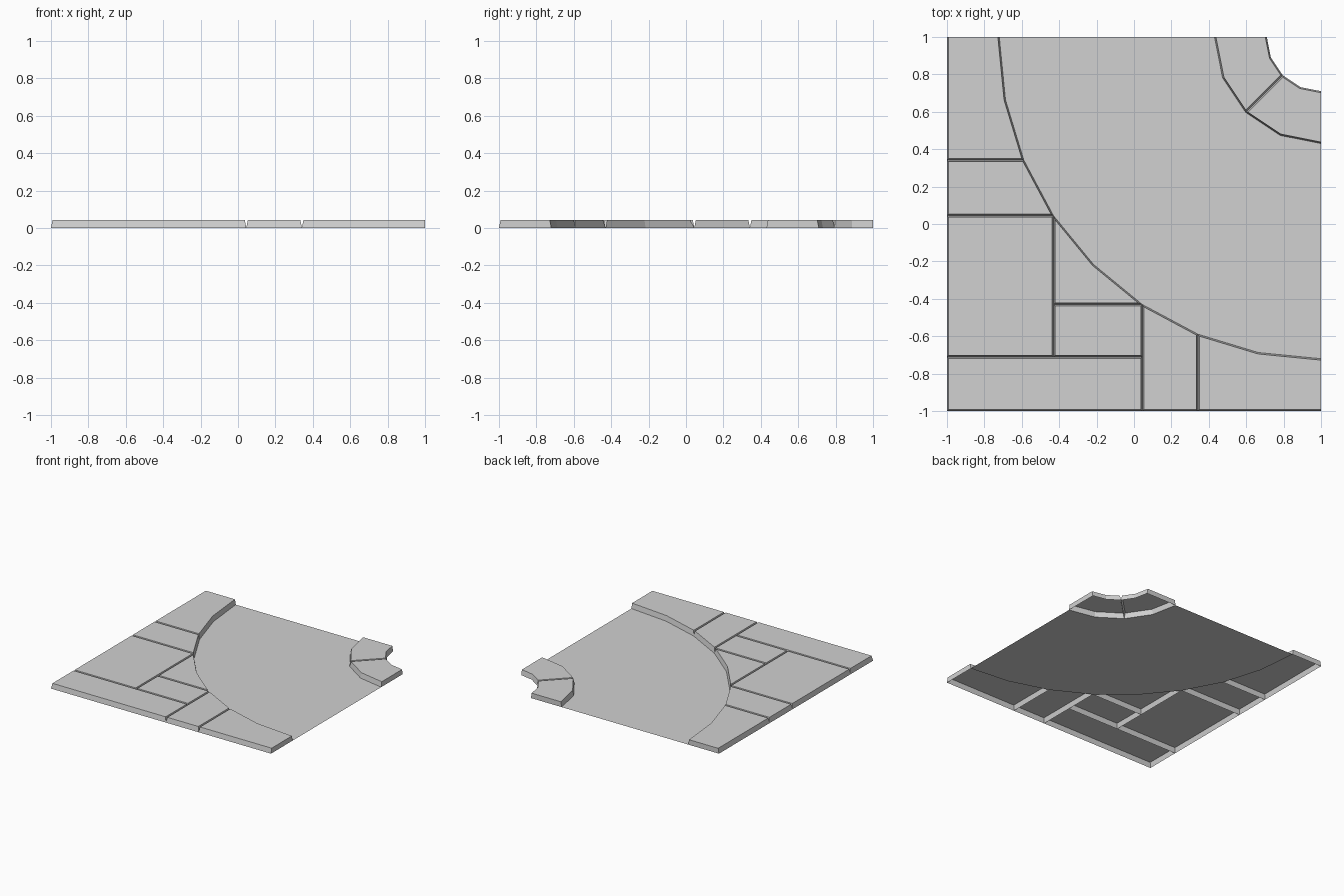
import bpy
import bmesh
from math import cos, sin, pi
from mathutils import Vector

if "Cube" in bpy.data.objects:
    bpy.data.objects.remove(bpy.data.objects["Cube"], do_unlink=True)

HEIGHT = 0.042   # slab height
BEVEL = 0.008    # how far the slab walls lean in
OUTER, RING, HOLE = 1.72, 0.57, 0.29   # radii around the far corner

grey = bpy.data.materials.new("stone_grey")
grey.use_nodes = True
grey.diffuse_color = (0.64, 0.64, 0.64, 1)
grey.node_tree.nodes["Principled BSDF"].inputs["Base Color"].default_value = grey.diffuse_color


def arc(radius, first, last, steps):
    """Points on a quarter circle around (1, 1), from step first to step last."""
    way = 1 if last >= first else -1
    angles = [k * pi / 2 / steps for k in range(first, last + way, way)]
    return [Vector((1 - radius * cos(a), 1 - radius * sin(a))) for a in angles]


def finish(name, bm):
    mesh = bpy.data.meshes.new(name)
    bm.to_mesh(mesh)
    bm.free()
    mesh.materials.append(grey)
    obj = bpy.data.objects.new(name, mesh)
    bpy.context.collection.objects.link(obj)
    return obj


def edge_inset(a, b):
    """Outward normal and inset of a side; sides on the cut borders stay upright."""
    d = (b - a).normalized()
    cut = min(a.x, b.x) > 0.999 or min(a.y, b.y) > 0.999
    return Vector((-d.y, d.x)), 0 if cut else BEVEL


def slab(name, outline):
    """Hollow paving slab, open below, with leaning walls (outline counter-clockwise)."""
    pts = [Vector(p) for p in outline]
    bm = bmesh.new()
    low, top = [], []
    for i, p in enumerate(pts):
        n1, a1 = edge_inset(pts[i - 1], p)
        n2, a2 = edge_inset(p, pts[(i + 1) % len(pts)])
        cross = n1.cross(n2)
        shift = Vector((a1 * n2.y - a2 * n1.y, n1.x * a2 - n2.x * a1)) / cross
        low.append(bm.verts.new((p.x, p.y, 0)))
        top.append(bm.verts.new((*(p + shift), HEIGHT)))
    bm.faces.new(top)
    for i in range(len(pts)):
        j = (i + 1) % len(pts)
        bm.faces.new((low[i], low[j], top[j], top[i]))
    return finish(name, bm)


# Grid lines of the paving follow the corners of the big arc
big = arc(OUTER, 0, 8, 8)
col, mid = big[3].x, big[5].x
row, low_row = big[5].y, -0.71

# Slabs outside the big arc
slab("back_left_slab", [(-1, 1), (-1, big[2].y)] + big[2::-1])
slab("left_upper_slab", [(-1, big[2].y), (-1, big[3].y), big[3], big[2]])
slab("left_large_slab", [(-1, big[3].y), (-1, low_row), (col, low_row), big[3]])
slab("arc_corner_slab", [big[3], (col, row), big[5], big[4]])
slab("middle_slab", [(col, row), (col, low_row), (mid, low_row), (mid, row)])
slab("front_left_slab", [(-1, low_row), (-1, -1), (mid, -1), (mid, low_row)])
slab("front_middle_slab", [(mid, -1), (big[6].x, -1), big[6], big[5]])
slab("front_right_slab", [(big[6].x, -1), (1, -1), big[8], big[7], big[6]])

# Two curved slabs around the far corner
for name, start in (("ring_slab_back", 0), ("ring_slab_right", 2)):
    slab(name, arc(RING, start, start + 2, 4) + arc(HOLE, start + 2, start, 4))

# Flat ground sheet between the ring and the big arc
bm = bmesh.new()
bm.faces.new([bm.verts.new((p.x, p.y, 0)) for p in big + arc(RING, 4, 0, 4)])
bmesh.ops.triangulate(bm, faces=bm.faces[:])
finish("ground_sheet", bm)
